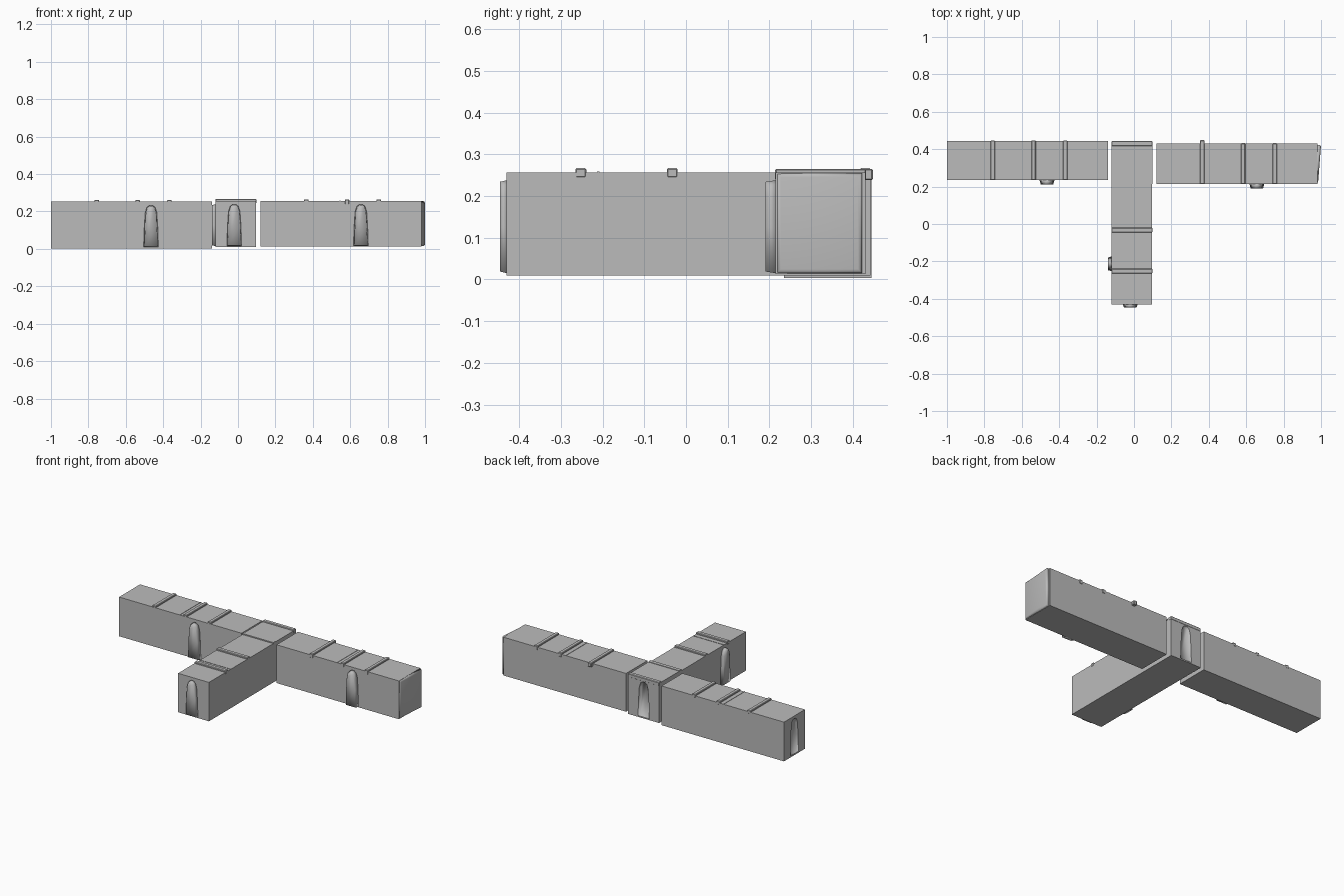
import bpy, bmesh, math
from mathutils import Vector, Matrix

if "Cube" in bpy.data.objects:
    bpy.data.objects.remove(bpy.data.objects["Cube"])

GREY = bpy.data.materials.new("concrete grey")
GREY.diffuse_color = (0.5, 0.5, 0.5, 1)
GREY.use_nodes = True
GREY.node_tree.nodes["Principled BSDF"].inputs["Base Color"].default_value = GREY.diffuse_color


def finish(name, bm, smooth=False):
    bmesh.ops.recalc_face_normals(bm, faces=bm.faces[:])
    me = bpy.data.meshes.new(name)
    bm.to_mesh(me)
    bm.free()
    me.materials.append(GREY)
    for p in me.polygons:
        p.use_smooth = smooth
    ob = bpy.data.objects.new(name, me)
    bpy.context.collection.objects.link(ob)
    return ob


def box(name, x0, x1, y0, y1, z0, z1, bevel=0):
    bm = bmesh.new()
    bmesh.ops.create_cube(bm, size=1)
    for v in bm.verts:
        v.co = Vector(((x0 + x1) / 2 + v.co.x * (x1 - x0),
                       (y0 + y1) / 2 + v.co.y * (y1 - y0),
                       (z0 + z1) / 2 + v.co.z * (z1 - z0)))
    if bevel:
        bmesh.ops.bevel(bm, geom=bm.edges[:], offset=bevel, segments=1,
                        affect='EDGES')
    return finish(name, bm)


# Arched doorway: tapered outline, extruded along its facing direction
HALF = [(0.04, 0), (0.036, 0.11), (0.031, 0.185), (0.022, 0.213), (0.008, 0.223)]
ARCH = HALF + [(-x, z) for x, z in reversed(HALF)]


def doorway(name, x, y, z, angle, depth=0.022):
    bm = bmesh.new()
    back = [bm.verts.new((px, 0, pz)) for px, pz in ARCH]
    front = [bm.verts.new((px * 0.84, -depth, 0.004 + pz * 0.965)) for px, pz in ARCH]
    n = len(ARCH)
    for i in range(n):
        j = (i + 1) % n
        bm.faces.new((back[i], back[j], front[j], front[i]))
    bm.faces.new(front)
    bm.faces.new(back)
    bm.transform(Matrix.Translation((x, y, z)) @ Matrix.Rotation(math.radians(angle), 4, 'Z'))
    return finish(name, bm, True)


def recess(target, name, x, y, z, angle):
    cutter = doorway(name, x, y, z, angle, 0.014)
    cutter.hide_render = True
    cutter.hide_viewport = True
    m = target.modifiers.new("recess", 'BOOLEAN')
    m.operation = 'DIFFERENCE'
    m.solver = 'EXACT'
    m.object = cutter


# Three corridor bodies in a T
left = box("left_corridor", -1, -0.14, 0.235, 0.445, 0.003, 0.252)
right = box("right_corridor", 0.12, 0.98, 0.215, 0.43, 0.013, 0.256)
middle = box("middle_corridor", -0.12, 0.097, -0.43, 0.442, 0.01, 0.257)

# Ribs across the roofs, with small clips at their ends
for i, x in enumerate((-0.755, -0.537, -0.367)):
    box(f"left_rib_{i}", x - 0.012, x + 0.012, 0.236, 0.446, 0.24, 0.262, 0.003)
for i, (x, back) in enumerate(((0.365, 0.448), (0.583, 0.432), (0.752, 0.432))):
    box(f"right_rib_{i}", x - 0.012, x + 0.012, 0.214, back, 0.238, 0.265, 0.003)
for i, y in enumerate((-0.252, -0.033, 0.43)):
    box(f"middle_rib_{i}", -0.121, 0.098, y - 0.013, y + 0.013, 0.244, 0.267, 0.003)

# Roof seams halfway along each corridor
box("left_seam", -0.577, -0.572, 0.235, 0.445, 0.25, 0.254)
box("right_seam", 0.542, 0.547, 0.215, 0.43, 0.254, 0.258)
box("middle_seam", -0.12, 0.097, -0.213, -0.208, 0.255, 0.259)

# Raised roof frame over the junction
box("junction_roof", -0.12, 0.098, 0.215, 0.442, 0.255, 0.261)
box("junction_roof_edge", -0.12, 0.098, 0.215, 0.238, 0.255, 0.264)

# Projecting doorways
doorway("left_doorway", -0.465, 0.235, 0.01, 0, 0.024)
doorway("right_doorway", 0.657, 0.215, 0.015, 0, 0.024)
doorway("middle_front_doorway", -0.02, -0.43, 0.015, 0, 0.016)
doorway("middle_side_doorway", -0.12, -0.213, 0.015, -90, 0.02)

# Recessed doorways on the outer end and on the back
recess(left, "left_end_recess", -1.001, 0.34, 0.012, 90)
recess(middle, "middle_back_recess", -0.012, 0.443, 0.018, 0)

# Slanted rounded hatch on the right end
bm = bmesh.new()
bmesh.ops.create_cube(bm, size=1)
for v in bm.verts:
    y = 0.32 + v.co.y * 0.205
    z = 0.135 + v.co.z * 0.24
    x = 0.97 if v.co.x < 0 else (0.984 if v.co.y < 0 else 1.0)
    v.co = Vector((x, y, z))
outer = [e for e in bm.edges if all(v.co.x > 0.975 for v in e.verts)]
bmesh.ops.bevel(bm, geom=outer, offset=0.01, segments=3, profile=0.5, affect='EDGES')
finish("right_end_hatch", bm, True)
